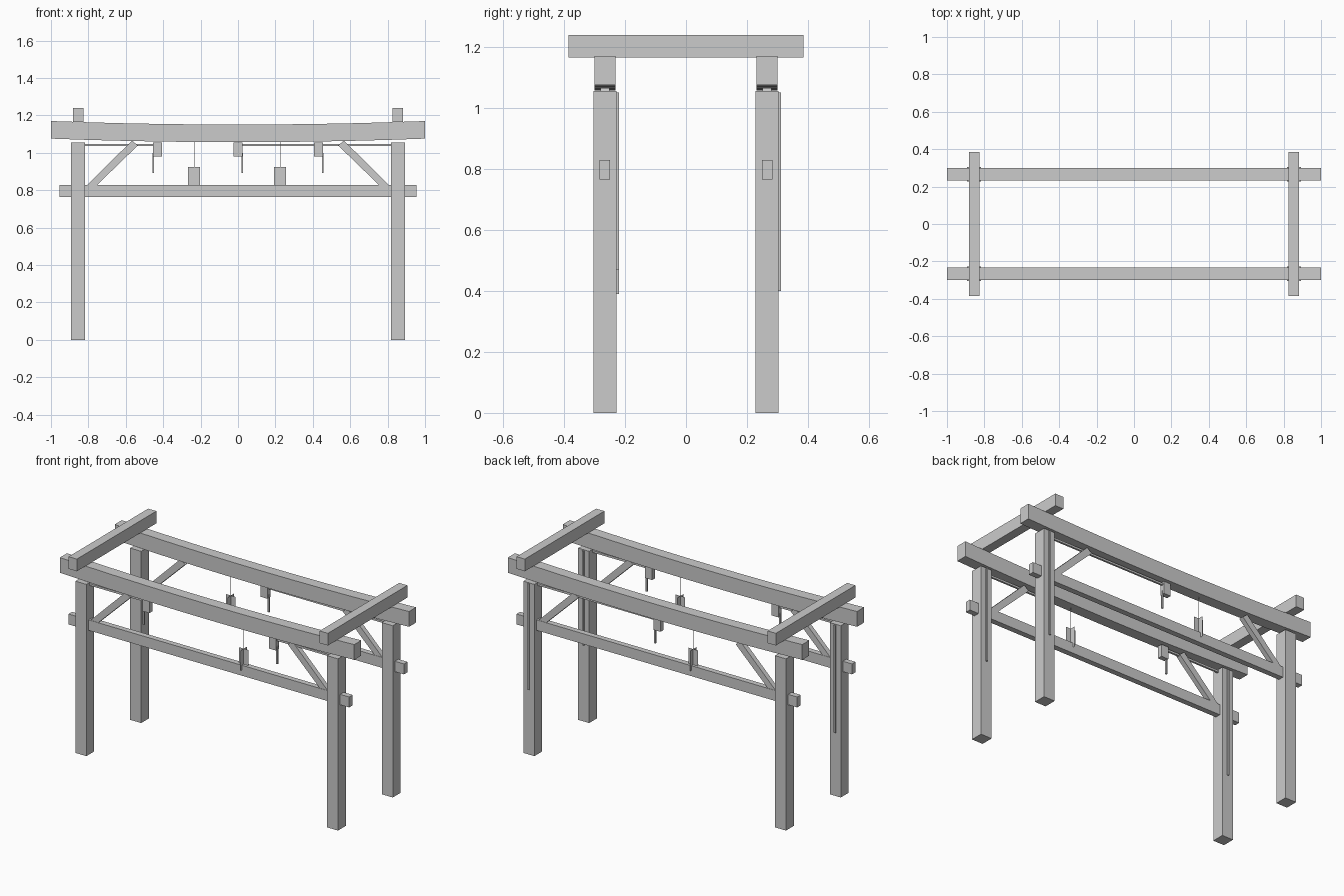
import bpy
import bmesh
import math

if "Cube" in bpy.data.objects:
    bpy.data.objects.remove(bpy.data.objects["Cube"])

ROW = 0.266      # y of each frame row
POST_X = 0.855   # x of the posts


def mesh_object(name, bm):
    bmesh.ops.recalc_face_normals(bm, faces=bm.faces)
    me = bpy.data.meshes.new(name)
    bm.to_mesh(me)
    bm.free()
    ob = bpy.data.objects.new(name, me)
    bpy.context.collection.objects.link(ob)
    return ob


def box(name, x, y, z):
    """Box from (min, max) pairs."""
    bm = bmesh.new()
    bmesh.ops.create_cube(bm, size=1)
    for v in bm.verts:
        for i, (lo, hi) in enumerate((x, y, z)):
            v.co[i] = (lo + hi) / 2 + v.co[i] * (hi - lo)
    return mesh_object(name, bm)


def mid(c, size):
    return (c - size / 2, c + size / 2)


def prism(name, profile, y, depth):
    """Extrude an x-z profile along y."""
    bm = bmesh.new()
    face = bm.faces.new([bm.verts.new((px, y - depth / 2, pz)) for px, pz in profile])
    out = bmesh.ops.extrude_face_region(bm, geom=[face])
    for v in out["geom"]:
        if isinstance(v, bmesh.types.BMVert):
            v.co.y += depth
    return mesh_object(name, bm)


def crossed_sheets(name, x, y, z0, z1, width):
    """Two thin sheets crossing on a vertical axis."""
    bm = bmesh.new()
    r = width / 2
    for dx, dy in ((r, 0), (0, r)):
        bm.faces.new([bm.verts.new(p) for p in (
            (x - dx, y - dy, z0), (x + dx, y + dy, z0),
            (x + dx, y + dy, z1), (x - dx, y - dy, z1))])
    return mesh_object(name, bm)


def sag_beam(name, y):
    """Top beam that dips gently in the middle."""
    xs = [-1 + i * 0.2 for i in range(11)]
    dip = [-0.019 * (1 - x * x) for x in xs]
    low = [(x, 1.076 + d) for x, d in zip(xs, dip)]
    high = [(x, 1.170 + d) for x, d in zip(xs, dip)]
    return prism(name, low + high[::-1], y, 0.068)


def spotlight(x, y, side):
    """Mounting block with a slim downward rod."""
    box("light_block", mid(x, 0.048), mid(y, 0.03), (0.98, 1.055))
    box("light_rod", mid(x + side * 0.023, 0.01), mid(y, 0.01), (0.893, 1.0))


def cable(x_end, side, y, drop):
    """Cable under the beam and down the back of its post."""
    box("beam_cable", tuple(sorted((x_end, side * 0.82))), mid(y, 0.012), (1.036, 1.048))
    box("post_cable", mid(side * POST_X, 0.01), (y + 0.036, y + 0.046), (drop, 1.05))


# posts, rails, beams and diagonal braces
for y in (-ROW, ROW):
    sag_beam("top_beam", y)
    box("lower_rail", (-0.954, 0.954), mid(y, 0.034), (0.765, 0.829))
    for s in (-1, 1):
        box("post", mid(s * POST_X, 0.075), mid(y, 0.076), (0, 1.055))
        prism("brace", [(s * 0.825, 0.81), (s * 0.567, 1.065),
                        (s * 0.535, 1.04), (s * 0.772, 0.81)], y, 0.03)

# cross beams on top
for s in (-1, 1):
    box("cross_beam", mid(s * 0.853, 0.056), (-0.386, 0.386), (1.165, 1.24))

# lights and their cables
spotlight(-0.43, -ROW, -1)
spotlight(0.43, -ROW, 1)
spotlight(0.0, ROW, 1)
cable(-0.45, -1, -ROW, 0.39)
cable(0.45, 1, -ROW, 0.47)
cable(0.02, 1, ROW, 0.40)

# hanging ornaments
for x, y in ((0.225, -ROW), (-0.235, ROW)):
    crossed_sheets("hanging_panel", x, y, 0.80, 0.925, 0.064)
    crossed_sheets("hanging_cord", x, y, 0.925, 1.06, 0.003)
